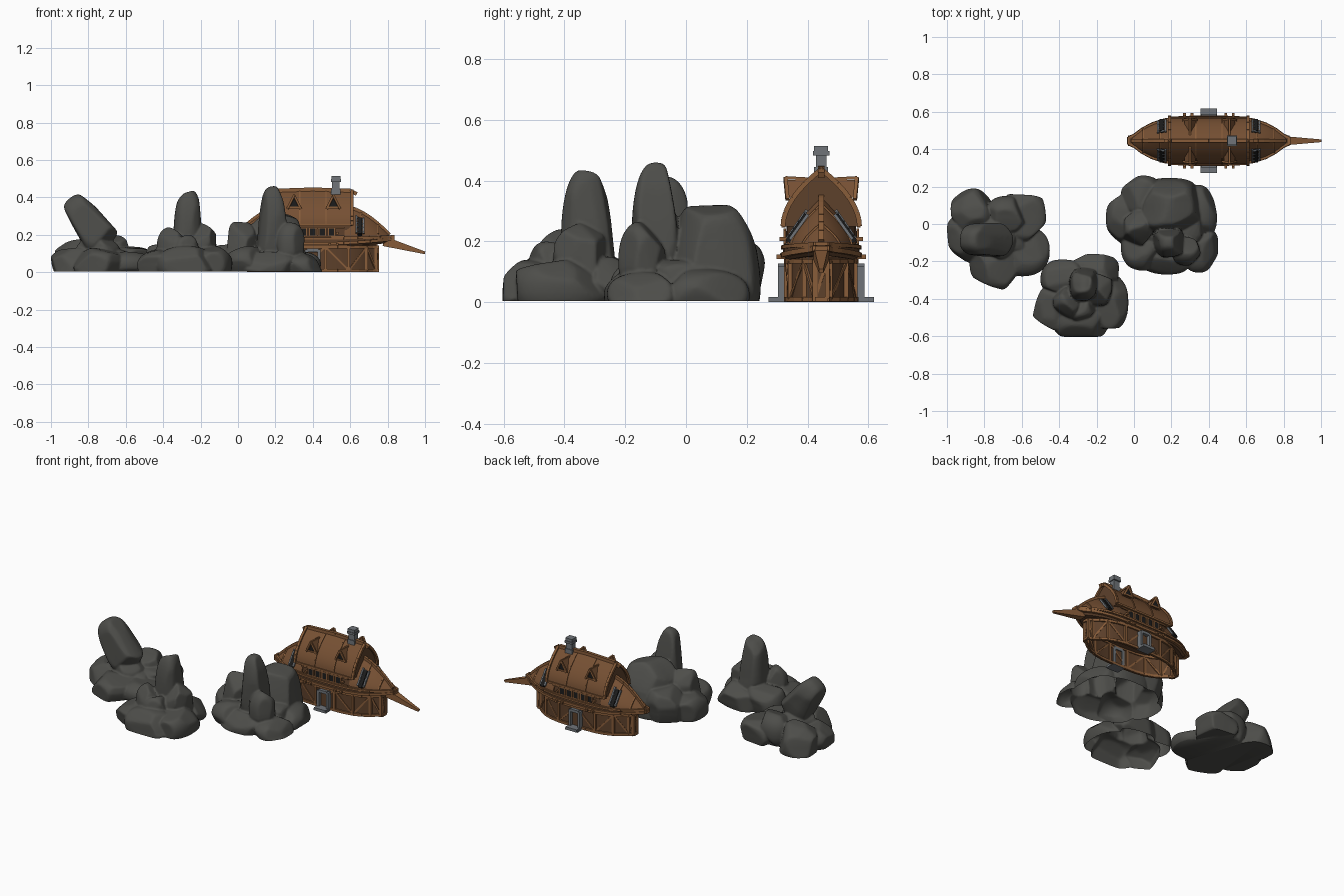
import bpy, bmesh, math, random
from mathutils import Vector, Matrix

random.seed(7)
if "Cube" in bpy.data.objects:
    bpy.data.objects.remove(bpy.data.objects["Cube"])


def material(name, *rgb):
    m = bpy.data.materials.new(name)
    m.use_nodes = True
    m.diffuse_color = (*rgb, 1)
    m.node_tree.nodes["Principled BSDF"].inputs["Base Color"].default_value = (*rgb, 1)
    return m


ROCK = material("dark rock", .075, .075, .068)
STONE = material("grey stone", .16, .175, .19)
TIMBER = material("warm timber", .25, .11, .042)
SHINGLE = material("brown shingle", .18, .08, .033)
WALL = material("dark plank", .11, .052, .024)
BLACK = material("window black", .012, .012, .012)

HOUSE = Vector((.4, .445, 0))  # the house is modelled around its own centre


def finish(bm, name, mats, location=(0, 0, 0), angle=None):
    me = bpy.data.meshes.new(name)
    bm.to_mesh(me)
    bm.free()
    for m in mats:
        me.materials.append(m)
    if angle:
        me.shade_smooth()
        me.set_sharp_from_angle(angle=math.radians(angle))
    ob = bpy.data.objects.new(name, me)
    ob.location = location
    bpy.context.collection.objects.link(ob)
    return ob


# ---- rocks: chiselled boulders fused into hollow shells
def boulder(target, pos, size, lean=0):
    tall = size[2] > .16  # tall rocks are blunt and narrow upward
    bm = bmesh.new()
    bmesh.ops.create_icosphere(bm, subdivisions=4, radius=1.2)
    planes = []
    for i in range(12):
        n = Vector([random.gauss(0, 1) for _ in "xyz"]).normalized()
        planes.append((n, random.uniform(.86, 1)))
    for v in bm.verts:
        for n, d in planes:
            over = v.co.dot(n) - d
            if over > 0:
                v.co -= n * over
    bmesh.ops.smooth_vert(bm, verts=bm.verts, factor=.5,
                          use_axis_x=True, use_axis_y=True, use_axis_z=True)
    for k in range(3):
        lo, hi = min(v.co[k] for v in bm.verts), max(v.co[k] for v in bm.verts)
        for v in bm.verts:
            c = (v.co[k] - lo) / (hi - lo) * 2 - 1
            v.co[k] = math.copysign(abs(c) ** (.72 if tall else .88), c) * size[k]
    if tall:
        for v in bm.verts:
            f = 1 - .14 * v.co.z / size[2]
            v.co.x *= f
            v.co.y *= f
    bm.transform(Matrix.Translation(pos) @ Matrix.Rotation(math.radians(lean), 4, "Y"))
    me = bpy.data.meshes.new("boulder")
    bm.to_mesh(me)
    bm.free()
    target.from_mesh(me)
    bpy.data.meshes.remove(me)


def rock_group(name, rocks, closed=False):
    bm = bmesh.new()
    for r in rocks:
        boulder(bm, r[:3], r[3:6], *r[6:])
    raw = finish(bm, name + "_raw", [])
    fuse = raw.modifiers.new("fuse", "REMESH")
    fuse.mode = "VOXEL"
    fuse.voxel_size = .006
    fused = bpy.data.meshes.new_from_object(
        raw.evaluated_get(bpy.context.evaluated_depsgraph_get()))
    bpy.data.objects.remove(raw)
    bm = bmesh.new()
    bm.from_mesh(fused)
    bpy.data.meshes.remove(fused)
    bmesh.ops.bisect_plane(bm, geom=bm.verts[:] + bm.edges[:] + bm.faces[:],
                           plane_co=(0, 0, .004), plane_no=(0, 0, 1), clear_inner=True)
    if closed:
        bmesh.ops.holes_fill(bm, edges=[e for e in bm.edges if e.is_boundary], sides=0)
    finish(bm, name, [ROCK], angle=55)


# each rock: x, y, z, half sizes, optional lean; the first is the broad core
west = [(-.74, -.06, .04, .2, .18, .09), (-.87, -.07, .04, .13, .14, .09),
        (-.86, .07, .06, .12, .12, .12), (-.59, .03, .05, .12, .13, .09),
        (-.59, -.15, .04, .14, .13, .07), (-.74, -.22, .04, .14, .13, .09),
        (-.68, .04, .09, .11, .11, .11), (-.75, -.07, .1, .12, .12, .11),
        (-.8, -.08, .26, .09, .09, .168, -37)]
middle = [(-.28, -.4, .03, .2, .17, .1), (-.41, -.45, .04, .13, .12, .09),
          (-.28, -.51, .04, .16, .095, .1), (-.14, -.41, .04, .11, .15, .1),
          (-.21, -.26, .05, .13, .1, .1), (-.38, -.29, .05, .12, .1, .11),
          (-.36, -.42, .13, .075, .085, .11), (-.19, -.35, .13, .075, .09, .13),
          (-.28, -.45, .1, .08, .07, .1), (-.27, -.325, .22, .075, .087, .215)]
east = [(.16, 0, .04, .22, .2, .1), (.19, .09, .13, .16, .15, .19),
        (.02, -.02, .12, .085, .1, .15), (-.04, .03, .05, .11, .14, .1),
        (.185, -.1, .22, .08, .08, .24), (.28, -.145, .13, .075, .078, .135),
        (.33, -.14, .03, .125, .12, .07), (.17, -.18, .03, .16, .09, .08),
        (.04, -.13, .04, .11, .12, .1), (.34, .06, .03, .105, .15, .08),
        (.04, .15, .07, .11, .11, .13)]
rock_group("west_rocks", west, closed=True)
rock_group("middle_rocks", middle)
rock_group("east_rocks", east)


# ---- house helpers
def beams(name, mat, bars):
    """Square tapered bars; each bar is start, end, half width, optional end half width."""
    bm = bmesh.new()
    for a, b, r, *tip in bars:
        a, b = Vector(a), Vector(b)
        d = b - a
        turn = d.to_track_quat("Z", "Y").to_matrix().to_4x4()
        mat4 = (Matrix.Translation((a + b) / 2) @ turn
                @ Matrix.Rotation(math.pi / 4, 4, "Z"))
        bmesh.ops.create_cone(bm, cap_ends=True, segments=4, radius1=r * 1.414,
                              radius2=(tip[0] if tip else r) * 1.414,
                              depth=d.length, matrix=mat4)
    return finish(bm, name, [mat], HOUSE)


def boxes(name, mat, items):
    bm = bmesh.new()
    for centre, size in items:
        bmesh.ops.create_cube(bm, size=1, matrix=Matrix.Translation(centre)
                              @ Matrix.Diagonal((*size, 1)))
    return finish(bm, name, [mat], HOUSE)


def loft(name, rings, mats, open_start=False):
    """Skin closed rings; end caps use the last material."""
    bm = bmesh.new()
    rows = [[bm.verts.new(p) for p in ring] for ring in rings]
    n = len(rows[0])
    for r, s in zip(rows, rows[1:]):
        for i in range(n):
            bm.faces.new((r[i], r[(i + 1) % n], s[(i + 1) % n], s[i]))
    for row in rows[-1:] if open_start else (rows[0], rows[-1]):
        bm.faces.new(row).material_index = len(mats) - 1
    bmesh.ops.recalc_face_normals(bm, faces=bm.faces)
    return finish(bm, name, mats, HOUSE, 30)


def half_width(x, L, W):
    return max(W * (1 - abs(x / L) ** 3.6), .02)


def outline(L, W, z, sheer=0, n=16):
    """Boat-shaped plan, rising toward both ends by sheer."""
    xs = [-L * math.cos(math.pi * i / n) for i in range(n + 1)]
    side = [(x, half_width(x, L, W), z + sheer * (x / L) ** 2) for x in xs]
    return side + [(x, -y, h) for x, y, h in reversed(side)]


def hoop(points, r):
    return [(a, b, r) for a, b in zip(points, points[1:] + points[:1])]


# ---- ground floor, open below, with posts and braces
loft("lower_wall", [outline(.345, .113, 0), outline(.345, .113, .15)], [WALL], open_start=True)
foot, head = outline(.345, .115, .01), outline(.345, .115, .135)
frame = hoop(foot, .008) + hoop(head, .008)
for i in range(0, len(foot), 2):
    frame.append((foot[i], head[i], .008))
    j = (i + 2) % len(foot)
    low, high = (foot[i], head[j]) if i % 4 else (foot[j], head[i])
    frame.append((low, high, .005))
beams("lower_wall_frame", TIMBER, frame)

# ---- deck and bulwark
loft("deck", [outline(.4, .116, .135, .02), outline(.425, .126, .15, .025),
              outline(.425, .126, .182, .012)], [WALL])
beams("deck_rails", TIMBER, hoop(outline(.43, .127, .152, .025), .008)
      + hoop(outline(.43, .127, .18, .012), .006))
beams("deck_brackets", TIMBER,
      [((x, -.148, .15), (x, .148, .15), .007) for x in (-.13, -.09, .09, .13)]
      + [((x, -.138, .208), (x, .138, .208), .006) for x in (-.13, .13)])
beams("bowsprit", TIMBER, [((.38, 0, .165), (.6, 0, .103), .026, .007)])

# ---- upper floor with window rows
loft("upper_wall", [outline(.38, .114, .17), outline(.3, .114, .25)], [WALL])
panes, trim = [], []
for s in (-1, 1):
    for i in range(-2, 3):
        x = i * .05
        panes.append(((x, s * .119, .214), (.028, .008, .04)))
        trim += [((x + e, s * .12, .19), (x + e, s * .12, .24), .004) for e in (-.018, .018)]
    for z in (.191, .238):
        trim.append(((-.17, s * .12, z), (.17, s * .12, z), .004))
boxes("upper_windows", BLACK, panes)
beams("window_trim", TIMBER, trim)


# ---- roofs with a pointed-arch section
def arch(x, w, base, top, power, n=8):
    side = [(x, w * (1 - (k / n) ** power), base + (top - base) * k / n) for k in range(n + 1)]
    return side + [(p, -y, z) for p, y, z in reversed(side[:-1])]


def arch_bars(points, r):
    return [(a, b, r) for a, b in zip(points, points[1:])]


def bow_section(s, t):
    x = .17 + .24 * t
    return arch(s * x, half_width(x, .43, .12), .185, .2 + .15 * (1 - t ** 1.7), 1.5)


def roof_section(x, grow=0):
    return arch(x, .124 + grow, .25, .435 + grow, 1.9)


loft("main_roof", [roof_section(x) for x in (-.205, 0, .205)], [SHINGLE, WALL])
ribs = []
for x in (-.21, -.07, .07, .21):
    ribs += arch_bars(roof_section(x, .002), .008 if abs(x) > .1 else .003)
ribs += [((-.21, y, .252), (.21, y, .252), .006) for y in (-.124, .124)]
spine = [(-.235, 0, .418), (-.2, 0, .436), (0, 0, .443), (.2, 0, .436), (.235, 0, .418)]
beams("main_roof_ribs", TIMBER, ribs + arch_bars(spine, .01))

for s, end in ((-1, "stern"), (1, "bow")):
    sections = [bow_section(s, k / 8) for k in range(9)]
    loft(f"{end}_roof", sections, [SHINGLE])
    bars = arch_bars([ring[8] for ring in sections], .009)
    for row in (0, -1):
        bars += arch_bars([ring[row] for ring in sections], .007)
    for k in (3, 6):
        bars += arch_bars(sections[k], .004)
    beams(f"{end}_roof_ribs", TIMBER, bars)
    # stone-framed dark skylights climbing both flanks
    rungs, glass = [], []
    for flank in (1, -1):
        rails = []
        for t in (.26, .42):
            ring = bow_section(s, t)
            low, high = (Vector(ring[k if flank > 0 else 16 - k]) for k in (1, 6))
            out = Vector((0, flank * .01, .006))
            rails.append((low + out, high + out))
        (a, b), (c, d) = rails
        rungs += [(a, b, .005), (c, d, .005)]
        rungs += [(a.lerp(b, f), c.lerp(d, f), .004) for f in (.1, .35, .6, .9)]
        glass.append((a.lerp(c, .5), b.lerp(d, .5), .012))
    beams(f"{end}_roof_skylight_frames", STONE, rungs)
    beams(f"{end}_roof_skylights", BLACK, [(a - Vector((0, 0, .01)), b - Vector((0, 0, .01)), r)
                                           for a, b, r in glass])

# ---- dormers
for i, x in enumerate((-.1, .11)):
    for s, side in ((-1, "front"), (1, "back")):
        rings = [[(x - .03, y, .345), (x + .03, y, .345), (x, y, .402)]
                 for y in (s * .03, s * .112)]
        loft(f"{side}_dormer_{i + 1}", rings, [SHINGLE, BLACK])
        top = (x, s * .118, .41)
        beams(f"{side}_dormer_trim_{i + 1}", TIMBER,
              [((x + e, s * .111, .338), top, .006) for e in (-.036, .036)]
              + [((x, s * .03, .405), top, .005),
                 ((x - .03, s * .111, .345), (x + .03, s * .111, .345), .005)])

# ---- stone doorways
for s, side in ((-1, "front"), (1, "back")):
    boxes(f"{side}_door", WALL, [((0, s * .118, .055), (.05, .01, .1))])
    boxes(f"{side}_doorway", STONE,
          [((e, s * .125, .06), (.016, .036, .12)) for e in (-.033, .033)]
          + [((0, s * .125, .118), (.06, .036, .018)),
             ((0, s * .14, .009), (.082, .066, .018)), ((0, s * .15, .005), (.09, .045, .01))])

# ---- chimney
boxes("chimney", STONE, [((.123, 0, .44), (.042, .036, .12)), ((.123, 0, .49), (.054, .054, .014)),
                         ((.123, 0, .505), (.048, .046, .02)), ((.123, 0, .43), (.05, .046, .03))])
